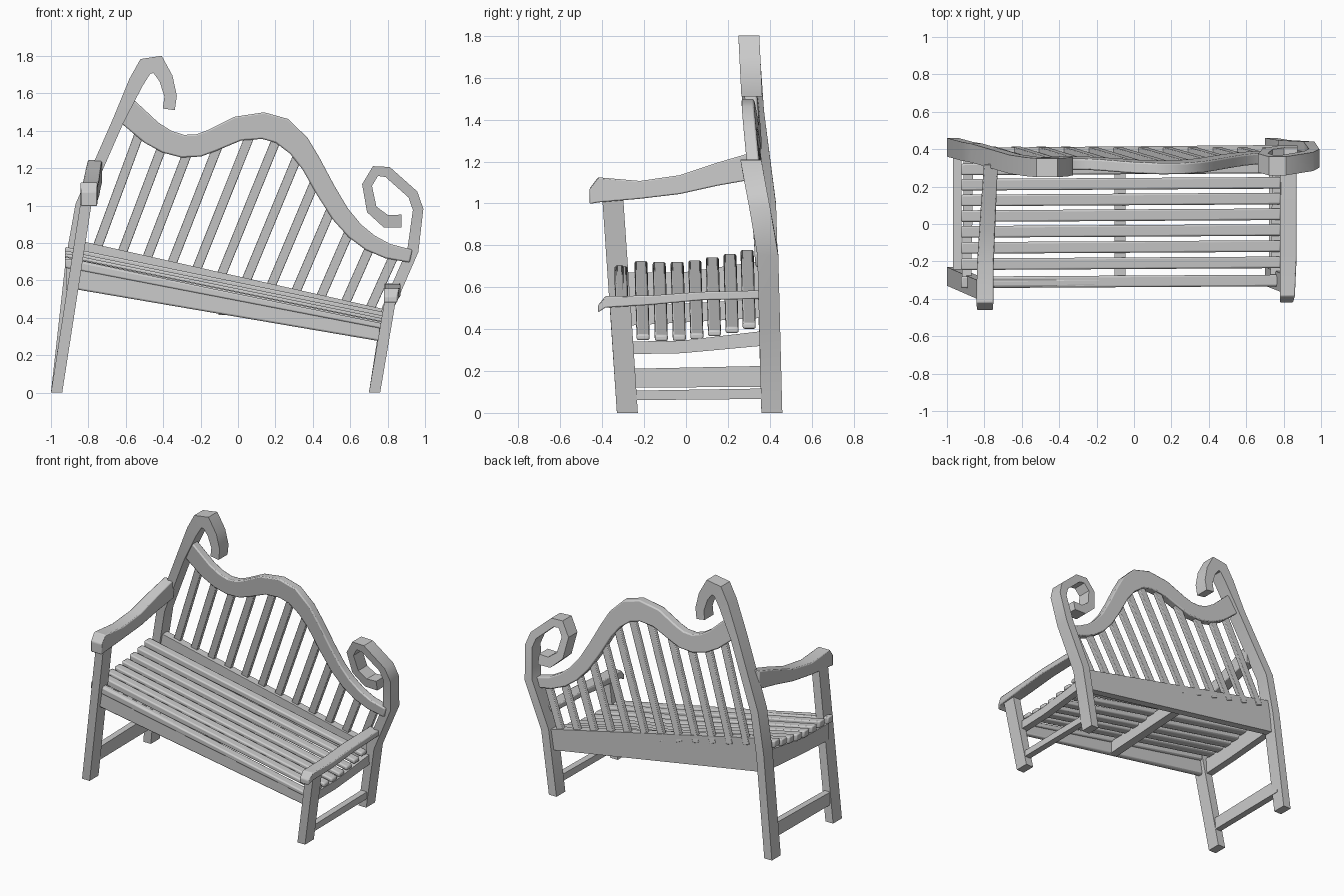
import bpy, bmesh, math
from mathutils import Vector


def lerp(a, b, t):
    return a + (b - a) * t


def interp(table, v):
    for (a, fa), (b, fb) in zip(table, table[1:]):
        if v <= b:
            return lerp(fa, fb, max(0, (v - a) / (b - a)))
    return table[-1][1]


def loft(name, rings, bevel=0):
    # skin equal-sized rings and close both ends
    bm = bmesh.new()
    vs = [[bm.verts.new(p) for p in r] for r in rings]
    n = len(rings[0])
    for a, b in zip(vs, vs[1:]):
        for i in range(n):
            bm.faces.new((a[i], a[(i + 1) % n], b[(i + 1) % n], b[i]))
    bm.faces.new(vs[0])
    bm.faces.new(vs[-1])
    bmesh.ops.recalc_face_normals(bm, faces=bm.faces)
    me = bpy.data.meshes.new(name)
    bm.to_mesh(me)
    bm.free()
    ob = bpy.data.objects.new(name, me)
    bpy.context.collection.objects.link(ob)
    if bevel:
        m = ob.modifiers.new("bevel", 'BEVEL')
        m.width, m.segments = bevel, 2
    bpy.ops.object.select_all(action='DESELECT')
    ob.select_set(True)
    bpy.context.view_layer.objects.active = ob
    bpy.ops.object.shade_smooth_by_angle(angle=math.radians(30))
    return ob


def bar(name, axis, stations, bevel=0):
    # rectangular bar along an axis; station = x, y, z, two cross sizes
    i, j = {'x': (1, 2), 'y': (0, 2), 'z': (0, 1)}[axis]
    rings = []
    for x, y, z, s, t in stations:
        ring = []
        for a, b in ((-1, -1), (1, -1), (1, 1), (-1, 1)):
            p = [x, y, z]
            p[i] += a * s / 2
            p[j] += b * t / 2
            ring.append(p)
        rings.append(ring)
    return loft(name, rings, bevel)


def ribbon(name, rows, yfun, depth, bevel=0):
    # band following an x-z path; row = x, z, width
    pts = [Vector((r[0], r[1])) for r in rows]
    rings = []
    for k, p in enumerate(pts):
        d1 = (p - pts[k - 1]).normalized() if k else (pts[1] - p).normalized()
        d2 = (pts[k + 1] - p).normalized() if k < len(pts) - 1 else d1
        d = (d1 + d2).normalized()
        n = Vector((-d.y, d.x)) * (rows[k][2] / 2 / max(0.6, d.dot(d1)))
        if p.y == 0:
            n = Vector((-rows[k][2] / 2, 0))
        a, b = p + n, p - n
        ya, yb, h = yfun(*a), yfun(*b), depth / 2
        rings.append([(a.x, ya - h, a.y), (b.x, yb - h, b.y),
                      (b.x, yb + h, b.y), (a.x, ya + h, a.y)])
    return loft(name, rings, bevel)


def back_base(x):
    return 0.62 - 0.227 * x


def back_y(x, z):
    return 0.395 - 0.11 * (z - back_base(x))


# back legs rising into scrolled posts
left_y = [(0, .41), (1.0, .38), (1.5, .315), (1.8, .30)]
right_y = [(0, .41), (.78, .39), (1.2, .31)]
ribbon("left_back_post", [
    (-.97, 0, .06), (-.89, .72, .06), (-.84, 1.0, .06), (-.64, 1.455, .06),
    (-.545, 1.66, .08), (-.495, 1.745, .085), (-.43, 1.755, .085),
    (-.385, 1.68, .075), (-.36, 1.585, .065), (-.37, 1.515, .065)],
    lambda x, z: interp(left_y, z), .1)
ribbon("right_back_post", [
    (.73, 0, .06), (.80, .45, .06), (.935, .76, .06), (.963, .98, .055),
    (.935, 1.06, .055), (.80, 1.18, .055), (.735, 1.185, .05),
    (.69, 1.11, .05), (.715, .98, .055), (.79, .917, .065), (.875, .917, .07)],
    lambda x, z: interp(right_y, z), .1)

# front legs
bar("left_front_leg", 'z', [(-.97, -.28, 0, .06, .1), (-.81, -.35, 1.03, .06, .1)])
bar("right_front_leg", 'z', [(.73, -.28, 0, .06, .1), (.82, -.315, .53, .06, .1)])

# armrests
bar("left_arm", 'y', [
    (-.797, -.46, 1.035, .085, .075), (-.797, -.42, 1.065, .09, .12),
    (-.795, -.22, 1.065, .09, .085), (-.785, -.03, 1.09, .085, .09),
    (-.775, .15, 1.14, .08, .11), (-.765, .32, 1.18, .075, .13)], .006)
bar("right_arm", 'y', [
    (.815, -.42, .497, .07, .035), (.82, -.385, .53, .08, .055),
    (.825, -.17, .538, .09, .045), (.825, .07, .558, .09, .04),
    (.825, .37, .565, .085, .04)], .006)

# side rails and low stretchers
bar("left_seat_rail", 'y', [(-.895, -.3, .61, .05, .12), (-.89, -.02, .615, .05, .11),
                            (-.885, .36, .655, .05, .14)])
bar("right_seat_rail", 'y', [(.755, -.3, .31, .05, .06), (.76, -.02, .315, .05, .06),
                             (.765, .36, .355, .05, .07)])
bar("left_stretcher", 'y', [(-.945, -.29, .165, .045, .09), (-.945, .41, .175, .045, .1)])
bar("right_stretcher", 'y', [(.745, -.29, .083, .045, .045), (.745, .41, .092, .045, .05)])
bar("centre_support", 'y', [(-.075, -.31, .46, .06, .09), (-.075, .39, .50, .06, .09)])

# front and back aprons
bar("front_apron", 'x', [(-.88, -.318, .635, .04, .16), (.76, -.308, .32, .04, .09)], .01)
bar("back_apron", 'x', [(-.88, .38, .70, .055, .24), (.80, .395, .37, .055, .145)])

# seat slats
slats = [(-.312, .718), (-.215, .726), (-.128, .722), (-.042, .723),
         (.042, .73), (.126, .745), (.21, .76), (.292, .78)]
for y, z in slats:
    bar("seat_slat", 'x', [(-.925, y, z - .025, .062, .05),
                           (.785, y + .01, z - .365, .062, .03)], .009)

# wavy top rail
rail = [(-.61, 1.52, .14), (-.463, 1.39, .13), (-.38, 1.342, .125), (-.297, 1.318, .12),
        (-.21, 1.322, .12), (-.14, 1.348, .12), (0, 1.412, .13), (.134, 1.428, .14),
        (.235, 1.40, .14), (.325, 1.32, .125), (.39, 1.225, .11), (.47, 1.08, .105),
        (.548, .954, .10), (.625, .865, .095), (.706, .802, .09), (.80, .757, .08),
        (.925, .73, .07)]
ribbon("top_rail", rail, back_y, .06, .008)

# back slats leaning with the posts
centre = [(r[0], r[1]) for r in rail]
for k in range(12):
    t = k / 11
    x0 = lerp(-.765, .69, t)
    z0, lean = back_base(x0) - .05, lerp(.37, .45, t)
    h = 0
    while z0 + h < interp(centre, x0 + lean * h) - .02:
        h += .005
    ribbon("back_slat", [(x0, z0, .05), (x0 + lean * h, z0 + h, .05)], back_y, .03, .004)
